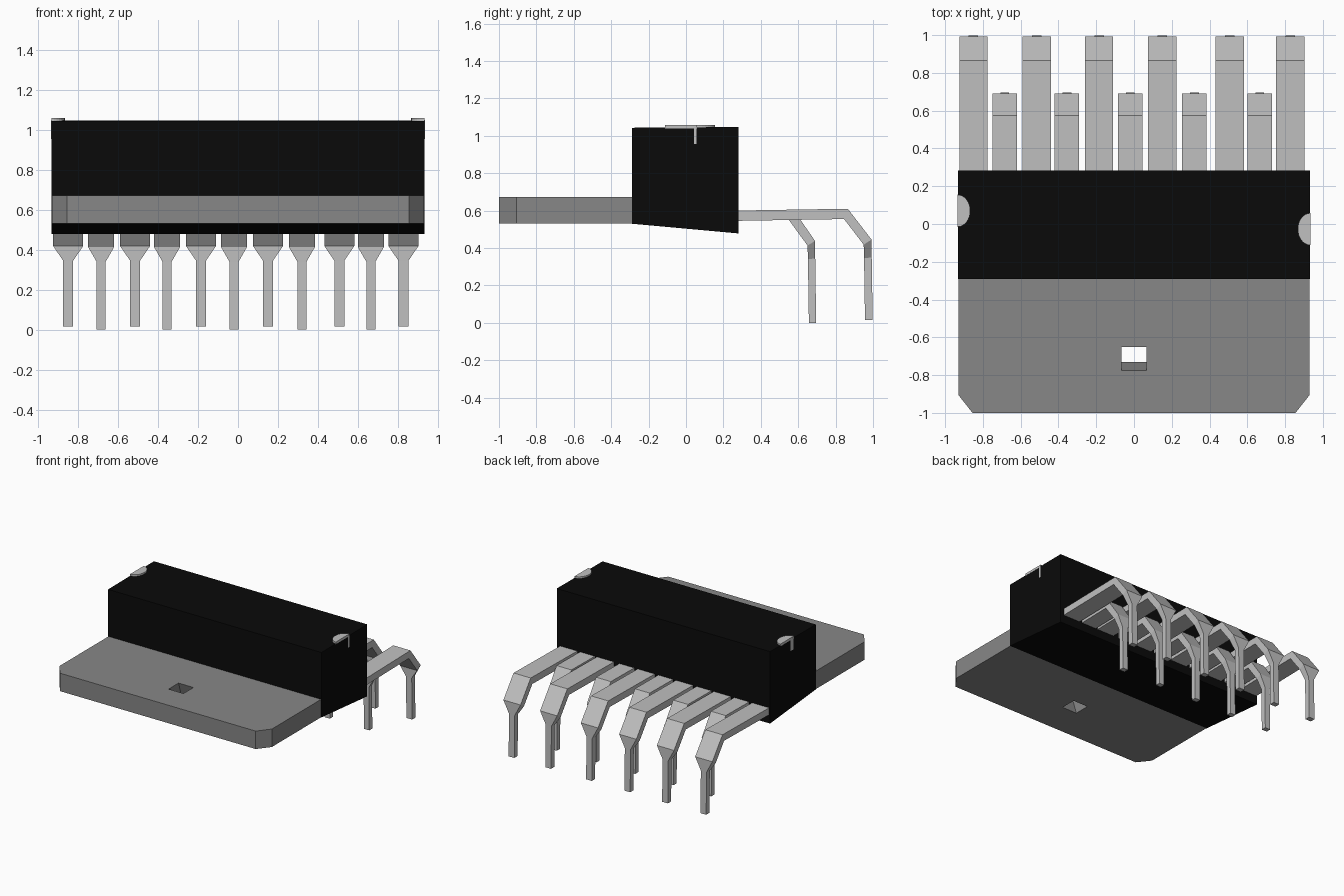
import bpy, bmesh, math

cube = bpy.data.objects.get("Cube")
if cube:
    bpy.data.objects.remove(cube, do_unlink=True)


def material(name, rgb):
    m = bpy.data.materials.new(name)
    m.diffuse_color = (*rgb, 1)
    m.use_nodes = True
    bsdf = next(n for n in m.node_tree.nodes if n.type == 'BSDF_PRINCIPLED')
    bsdf.inputs["Base Color"].default_value = (*rgb, 1)
    return m


BLACK = material("black plastic", (0.003, 0.003, 0.003))
GREY = material("grey metal", (0.245, 0.245, 0.245))
LIGHT = material("light tinned metal", (0.53, 0.53, 0.53))


def loft(name, rings, mat):
    """Skin a list of equally long point rings and cap both ends."""
    bm = bmesh.new()
    loops = [[bm.verts.new(p) for p in ring] for ring in rings]
    n = len(loops[0])
    for a, b in zip(loops, loops[1:]):
        for i in range(n):
            j = (i + 1) % n
            bm.faces.new((a[i], a[j], b[j], b[i]))
    bm.faces.new(loops[0][::-1])
    bm.faces.new(loops[-1])
    bmesh.ops.recalc_face_normals(bm, faces=bm.faces)
    mesh = bpy.data.meshes.new(name)
    bm.to_mesh(mesh)
    bm.free()
    ob = bpy.data.objects.new(name, mesh)
    bpy.context.collection.objects.link(ob)
    mesh.materials.append(mat)
    return ob


# Body: block with a slanted underside
profile = [(-0.29, 0.53), (0.282, 0.478), (0.282, 1.047), (-0.29, 1.043)]
loft("body", [[(x, y, z) for y, z in profile] for x in (-0.933, 0.933)], BLACK)

# Mounting tab: plate with two clipped front corners
outline = [(-0.93, -0.28), (-0.93, -0.905), (-0.855, -1.0),
           (0.855, -1.0), (0.93, -0.905), (0.93, -0.28)]
tab = loft("mounting_tab", [[(x, y, z) for x, y in outline] for z in (0.53, 0.672)], GREY)


# Slanted rectangular hole through the tab
def hole_ring(z):
    shift = (0.672 - z) * 0.32
    return [(-0.065, -0.775 + shift, z), (0.065, -0.775 + shift, z),
            (0.065, -0.65 + shift, z), (-0.065, -0.65 + shift, z)]


cutter = loft("hole_cutter", [hole_ring(0.45), hole_ring(0.75)], GREY)
cutter.hide_render = True
mod = tab.modifiers.new("hole", 'BOOLEAN')
mod.operation = 'DIFFERENCE'
mod.solver = 'EXACT'
mod.object = cutter
bpy.context.view_layer.objects.active = tab
bpy.ops.object.modifier_apply(modifier=mod.name)
bpy.data.objects.remove(cutter, do_unlink=True)


# Pins: each station is upper (y, z), lower (y, z) and half width
def pin(name, x, stations):
    rings = [[(x - w, *up), (x + w, *up), (x + w, *lo), (x - w, *lo)]
             for up, lo, w in stations]
    loft(name, rings, LIGHT)


outer = [((0.25, 0.60), (0.25, 0.545), 0.075),
         ((0.865, 0.61), (0.845, 0.555), 0.075),
         ((0.992, 0.445), (0.95, 0.418), 0.075),
         ((0.993, 0.35), (0.952, 0.345), 0.025),
         ((0.998, 0.015), (0.957, 0.015), 0.025)]
inner = [((0.25, 0.60), (0.25, 0.545), 0.065),
         ((0.575, 0.604), (0.55, 0.55), 0.065),
         ((0.69, 0.438), (0.65, 0.413), 0.065),
         ((0.691, 0.345), (0.652, 0.34), 0.023),
         ((0.696, 0.0), (0.657, 0.0), 0.023)]
for i, x in enumerate((-0.85, -0.515, -0.185, 0.15, 0.507, 0.828)):
    pin(f"long_pin_{i + 1}", x, outer)
for i, x in enumerate((-0.685, -0.355, -0.02, 0.32, 0.665)):
    pin(f"short_pin_{i + 1}", x, inner)

# Half-round clips on the top ends, each with a small leg down the side
for name, s, cy, leg in (("right", -1, 0.07, (-0.01, 0.03)),
                         ("left", 1, -0.027, (0.042, 0.056))):
    arc = []
    for k in range(17):
        a = math.pi * (k / 16 - 0.5)
        arc.append((s * (0.934 - 0.067 * math.cos(a)), cy + 0.085 * math.sin(a)))
    loft(f"{name}_clip", [[(x, y, z) for x, y in arc] for z in (1.04, 1.058)], LIGHT)
    y0, y1 = leg
    x0, x1 = s * 0.925, s * 0.935
    loft(f"{name}_clip_leg", [[(x0, y0, z), (x1, y0, z), (x1, y1, z), (x0, y1, z)]
                              for z in (0.955, 1.05)], LIGHT)
